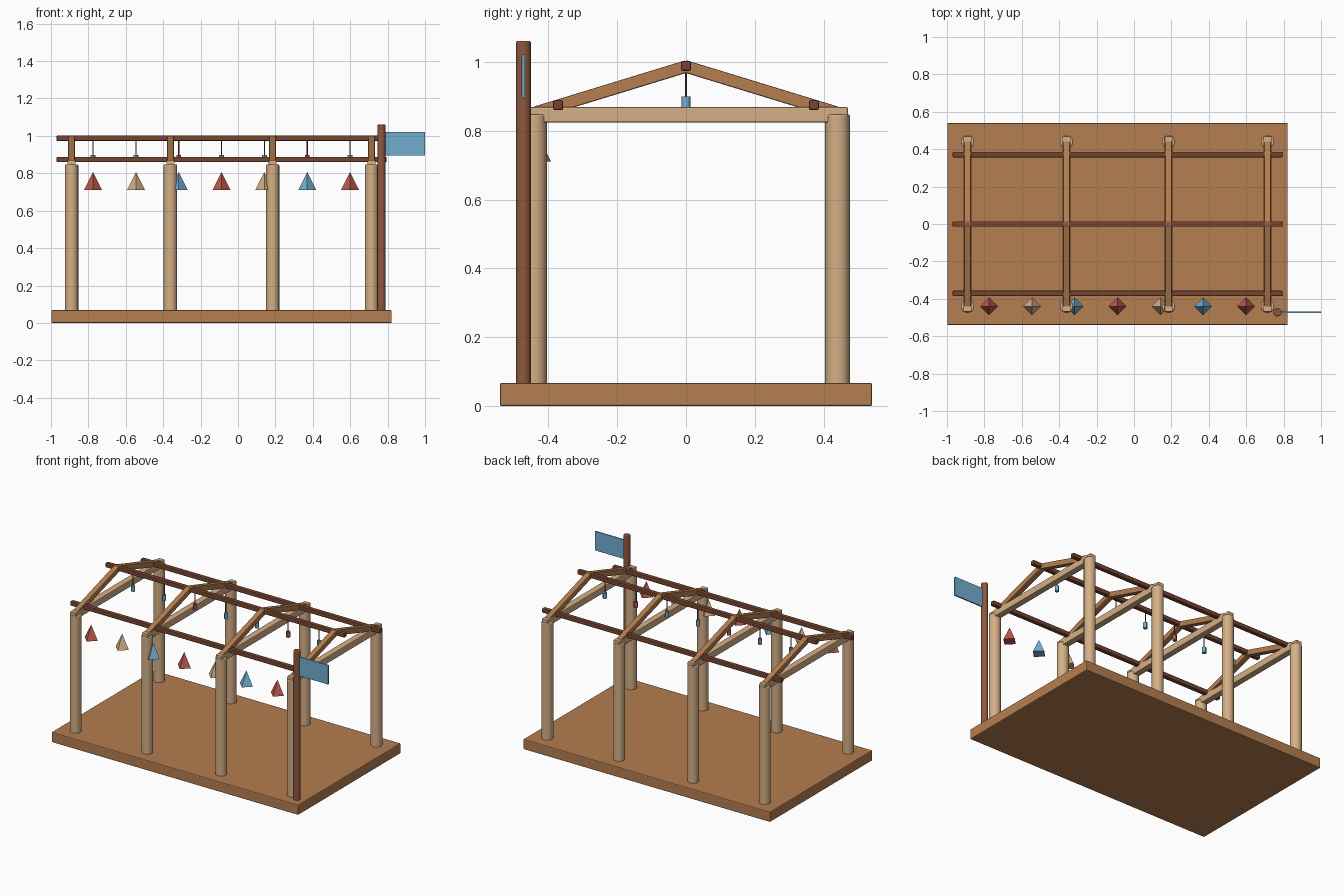
import bpy
from math import atan2, hypot
from mathutils import Vector

cube = bpy.data.objects.get("Cube")
if cube:
    bpy.data.objects.remove(cube, do_unlink=True)


def material(name, rgb):
    mat = bpy.data.materials.new(name)
    mat.use_nodes = True
    mat.diffuse_color = (*rgb, 1)
    mat.node_tree.nodes["Principled BSDF"].inputs["Base Color"].default_value = (*rgb, 1)
    return mat


tan = material("pale timber", (0.66, 0.43, 0.24))
wood = material("warm timber", (0.46, 0.21, 0.08))
brown = material("dark timber", (0.18, 0.06, 0.03))
pole_brown = material("pole timber", (0.27, 0.098, 0.047))
red = material("faded red", (0.50, 0.10, 0.075))
blue = material("sky blue", (0.17, 0.43, 0.63))


def finish(name, mat, bevel):
    obj = bpy.context.object
    obj.name = name
    obj.data.materials.append(mat)
    if bevel:
        mod = obj.modifiers.new("soft edges", "BEVEL")
        mod.width = bevel
        mod.segments = 2
        mod.limit_method = "ANGLE"
        mod.angle_limit = 0.8
    return obj


def box(name, mat, centre, size, bevel=0.004, tilt=0):
    bpy.ops.mesh.primitive_cube_add(size=1, location=centre)
    obj = bpy.context.object
    obj.scale = size
    bpy.ops.object.transform_apply(location=False, rotation=False, scale=True)
    obj.rotation_euler.x = tilt
    return finish(name, mat, bevel)


def rod(name, mat, x, y, low, high, radius, sides=16, bevel=0.005):
    bpy.ops.mesh.primitive_cylinder_add(vertices=sides, radius=radius, depth=high - low,
                                        location=(x, y, (low + high) / 2))
    bpy.ops.object.shade_smooth_by_angle()
    return finish(name, mat, bevel)


MID = -0.088
FLOOR = 0.068

# Floor slab
box("floor_slab", wood, (MID, 0, FLOOR / 2), (1.82, 1.08, FLOOR), 0.005)

# Four timber frames: posts, tie beam and rafters
for i, offset in enumerate((-0.802, -0.273, 0.273, 0.802), 1):
    x = MID + offset
    box(f"tie_beam_{i}", tan, (x, 0, 0.846), (0.043, 0.94, 0.045))
    for side, s in (("front", -1), ("back", 1)):
        rod(f"{side}_post_{i}", tan, x, s * 0.44, FLOOR - 0.005, 0.847, 0.036)
        eave, apex = Vector((x, s * 0.435, 0.853)), Vector((x, 0, 0.986))
        run = apex - eave
        box(f"{side}_rafter_{i}", wood, (eave + apex) / 2,
            (0.036, hypot(run.y, run.z) + 0.008, 0.036),
            tilt=atan2(run.z * -s, abs(run.y)))

# Ridge beam and purlins along the roof
for name, y, z in (("ridge_beam", 0, 0.988), ("front_purlin", -0.371, 0.874),
                   ("back_purlin", 0.371, 0.874)):
    box(name, brown, (MID, y, z), (1.764, 0.029, 0.029), 0.005)

# Pennants along the front and lanterns hanging from the ridge
for i in range(7):
    x = MID + (i - 3) * 0.229
    bpy.ops.mesh.primitive_cone_add(vertices=4, radius1=0.048, depth=0.096,
                                    location=(x, -0.44, 0.759))
    finish(f"pennant_{i + 1}", (red, tan, blue)[i % 3], 0)
    rod(f"lantern_cord_{i + 1}", brown, x, 0, 0.89, 0.978, 0.003, 8, 0)
    rod(f"lantern_{i + 1}", red if i % 3 == 2 else blue, x, 0, 0.862, 0.899, 0.013, 12, 0)

# Flag pole and flag
rod("flag_pole", pole_brown, 0.767, -0.472, FLOOR - 0.005, 1.06, 0.022)
box("flag", blue, (0.89, -0.472, 0.958), (0.22, 0.01, 0.128), 0.002)
